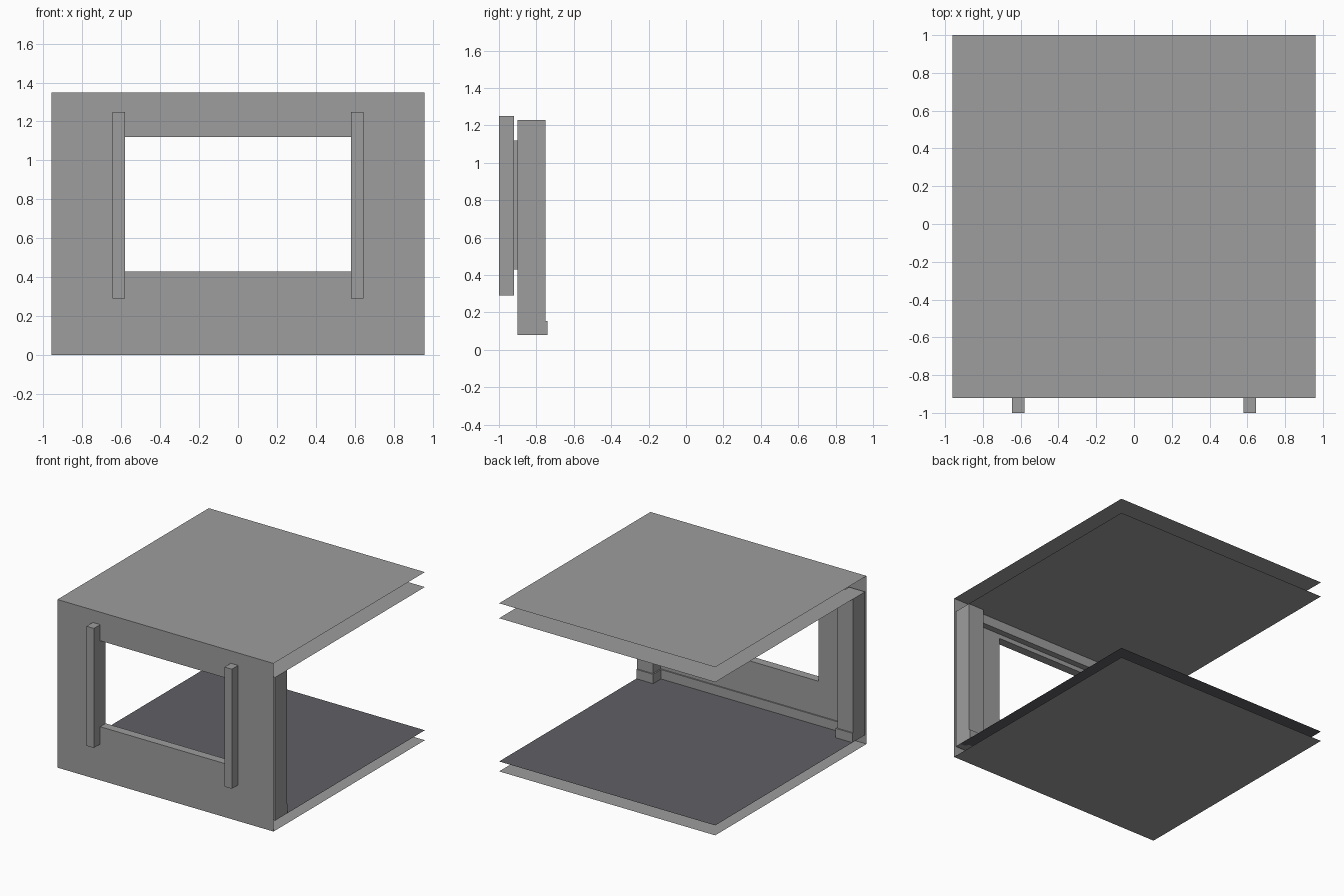
import bpy, bmesh

if "Cube" in bpy.data.objects:
    bpy.data.objects.remove(bpy.data.objects["Cube"])


def material(name, rgb):
    m = bpy.data.materials.new(name)
    m.diffuse_color = (*rgb, 1)
    m.use_nodes = True
    m.node_tree.nodes["Principled BSDF"].inputs["Base Color"].default_value = m.diffuse_color
    return m


GREY = material("wall grey", (0.34, 0.34, 0.34))
DARK = material("carpet slate", (0.115, 0.115, 0.13))

W = 0.96               # half width of the room
Z0, Z1 = 0.08, 1.23    # inner floor and ceiling heights
HEIGHT = 1.35
OUT, INN, BACK = -0.92, -0.85, 1.0   # wall faces and open back edge


def finish(name, bm, mat):
    me = bpy.data.meshes.new(name)
    bm.to_mesh(me)
    bm.free()
    me.materials.append(mat)
    ob = bpy.data.objects.new(name, me)
    bpy.context.collection.objects.link(ob)
    return ob


def box(name, lo, hi, mat=GREY):
    bm = bmesh.new()
    bmesh.ops.create_cube(bm, size=1)
    for v in bm.verts:
        for i in range(3):
            v.co[i] = lo[i] if v.co[i] < 0 else hi[i]
    return finish(name, bm, mat)


def mirrored_box(name, lo, hi):
    # right side box plus its copy across x = 0
    box(name + "_right", lo, hi)
    box(name + "_left", (-hi[0], lo[1], lo[2]), (-lo[0], hi[1], hi[2]))


def sheet(name, y0, z, up, mat=GREY):
    bm = bmesh.new()
    pts = [(-W, y0, z), (W, y0, z), (W, BACK, z), (-W, BACK, z)]
    bm.faces.new([bm.verts.new(p) for p in (pts if up else pts[::-1])])
    finish(name, bm, mat)


# Thin horizontal sheets
sheet("roof", OUT, HEIGHT, True)
sheet("ceiling", INN, Z1, False)
sheet("floor", INN, Z0, True, DARK)
sheet("underside", OUT, 0.0, False)

# Window wall: outer skin, reveal around the opening, inner skin
bm = bmesh.new()


def ring(hw, y, za, zb):
    return [bm.verts.new(p) for p in
            ((-hw, y, za), (hw, y, za), (hw, y, zb), (-hw, y, zb))]


rings = [ring(W, OUT, 0, HEIGHT), ring(0.58, OUT, 0.43, 1.12),
         ring(0.58, INN, 0.43, 1.12), ring(W, INN, Z0, Z1)]
for a, b in zip(rings, rings[1:]):
    for i in range(4):
        j = (i + 1) % 4
        bm.faces.new((a[i], a[j], b[j], b[i]))
finish("window_wall", bm, GREY)

# Outside posts beside the window
mirrored_box("outside_post", (0.58, -1.0, 0.29), (0.645, OUT, 1.25))

# Inside corner columns and their skirting
mirrored_box("corner_column", (0.82, -0.90, Z0), (W, -0.75, Z1))
mirrored_box("column_skirting", (0.81, INN, Z0), (W, -0.74, 0.155))

# Skirting and cornice along the inner wall
box("wall_skirting", (-0.82, INN, Z0), (0.82, -0.84, 0.155))
box("cornice", (-0.82, INN, 1.155), (0.82, -0.80, Z1))
